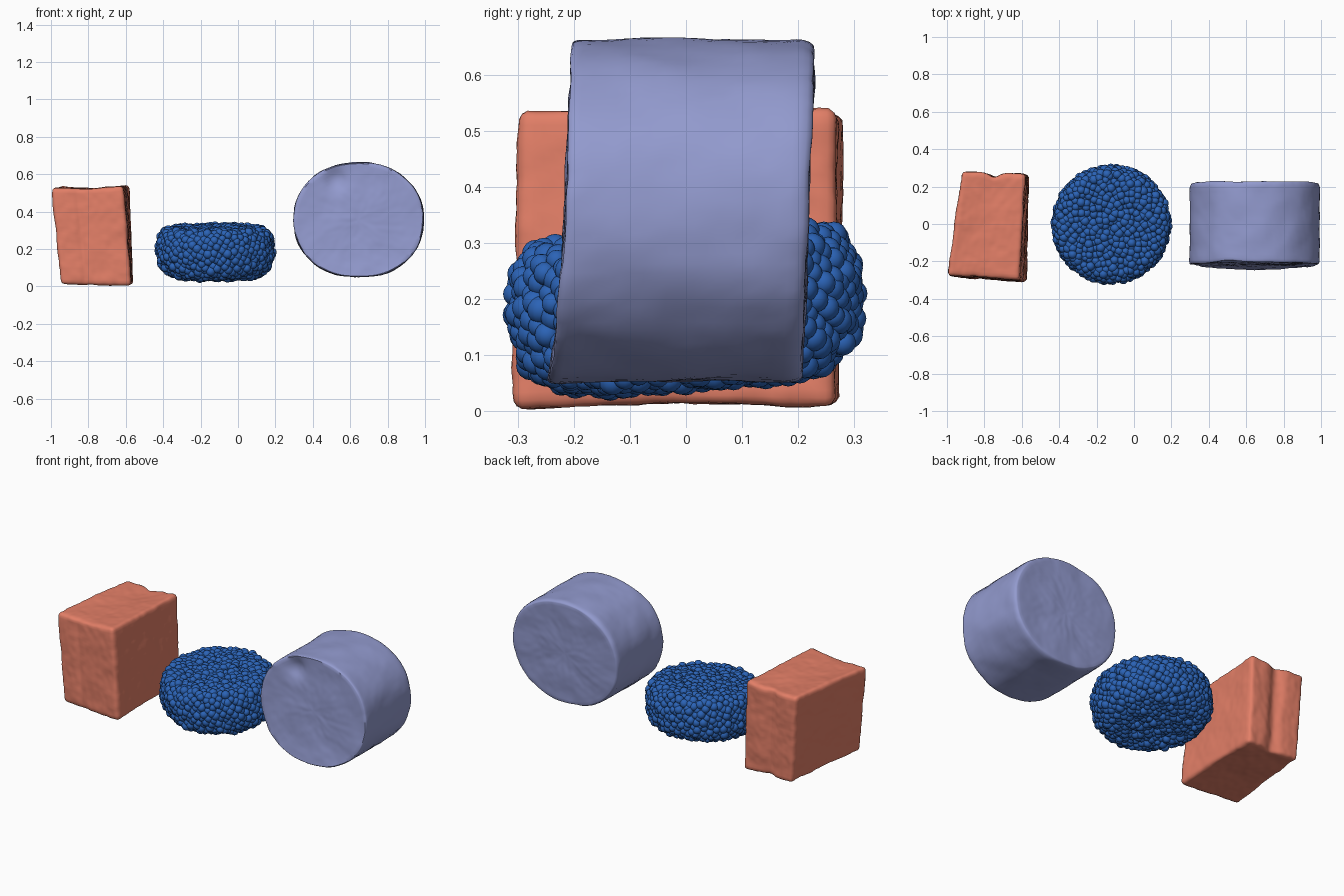
import bpy, bmesh, math, random
from mathutils import Vector, Matrix, noise

if "Cube" in bpy.data.objects:
    bpy.data.objects.remove(bpy.data.objects["Cube"])

random.seed(4)


def make_object(name, me, color):
    ob = bpy.data.objects.new(name, me)
    bpy.context.collection.objects.link(ob)
    mat = bpy.data.materials.new(name + "_color")
    mat.diffuse_color = (*color, 1)
    mat.use_nodes = True
    mat.node_tree.nodes["Principled BSDF"].inputs["Base Color"].default_value = mat.diffuse_color
    me.materials.append(mat)
    return ob


def finish(name, bm, color, angle):
    bmesh.ops.recalc_face_normals(bm, faces=bm.faces)
    me = bpy.data.meshes.new(name)
    bm.to_mesh(me)
    bm.free()
    ob = make_object(name, me, color)
    bpy.ops.object.select_all(action='DESELECT')
    ob.select_set(True)
    bpy.context.view_layer.objects.active = ob
    bpy.ops.object.shade_smooth_by_angle(angle=math.radians(angle))


def roughen(bm, fine, coarse):
    bm.normal_update()
    for v in bm.verts:
        n = v.normal.copy()
        v.co += n * (fine * noise.noise(v.co * 32) + coarse * noise.noise(v.co * 8))


def lathe(profile, sides, shape):
    # profile runs pole to pole; shape(r, h, angle) gives the point
    bm = bmesh.new()
    first = bm.verts.new(shape(0, profile[0][1], 0))
    rings = [[bm.verts.new(shape(r, h, 2 * math.pi * i / sides)) for i in range(sides)]
             for r, h in profile[1:-1]]
    last = bm.verts.new(shape(0, profile[-1][1], 0))
    for i in range(sides):
        j = (i + 1) % sides
        bm.faces.new((first, rings[0][j], rings[0][i]))
        bm.faces.new((last, rings[-1][i], rings[-1][j]))
        for a, b in zip(rings, rings[1:]):
            bm.faces.new((a[i], a[j], b[j], b[i]))
    return bm


# Leaning clay block: rounded dense box mapped onto eight skewed corners
def block():
    corners = {(0, 0, 0): (-.95, -.285, .01), (1, 0, 0): (-.572, -.31, .003),
               (0, 1, 0): (-.885, .275, .012), (1, 1, 0): (-.56, .265, .008),
               (0, 0, 1): (-1.0, -.275, .53), (1, 0, 1): (-.612, -.30, .54),
               (0, 1, 1): (-.92, .28, .535), (1, 1, 1): (-.58, .268, .54)}
    half, rad = Vector((.19, .28, .265)), .022
    bm = bmesh.new()
    bmesh.ops.create_cube(bm, size=2)
    bmesh.ops.subdivide_edges(bm, edges=bm.edges[:], cuts=35, use_grid_fill=True)
    for v in bm.verts:
        p = Vector([v.co[i] * half[i] for i in range(3)])
        q = Vector([max(-half[i] + rad, min(half[i] - rad, p[i])) for i in range(3)])
        if (p - q).length > 1e-6:
            p = q + (p - q).normalized() * rad
        s, t, u = [min(1, max(0, (p[i] / half[i] + 1) / 2)) for i in range(3)]
        out = Vector()
        for (a, b, c), co in corners.items():
            w = (s if a else 1 - s) * (t if b else 1 - t) * (u if c else 1 - u)
            out += Vector(co) * w
        # vertical channel at the back, faint one at the front
        out.y -= .022 * math.exp(-((s - .5) / .12) ** 2) * t ** 6
        out.y += .006 * math.exp(-((s - .36) / .05) ** 2) * (1 - t) ** 6
        out.z -= .012 * math.sin(math.pi * s) * u ** 4
        out.z += .008 * math.sin(math.pi * t) * (1 - u) ** 4
        v.co = out
    roughen(bm, .003, .006)
    finish("clay_block", bm, (.76, .21, .135), 40)


# Squat cylinder lying on its side, flattened below, dented at the front
def drum():
    e = .02
    prof = [(i / 18 * (1 - e), -.215) for i in range(19)]
    prof += [(1 - e + e * math.sin(a), -.215 + .02 * (1 - math.cos(a))) for a in (.5, 1.05, 1.57)]
    prof += [(1, -.195 + .38 * i / 18) for i in range(1, 18)]
    prof += [(1 - .045 * (1 - math.cos(a)), .185 + .032 * math.sin(a)) for a in (0, .4, .8, 1.2, 1.57)]
    prof += [(.955 * (1 - i / 18), .217) for i in range(1, 19)]

    def shape(r, h, a):
        k = 2 / 2.12
        c, s = math.cos(a), math.sin(a)
        x = .645 + .348 * r * math.copysign(abs(c) ** k, c)
        z = .355 + .308 * r * math.copysign(abs(s) ** k, s)
        f = (z - .355) / .3
        y = h + .012 * f - (.016 * f * f if f < 0 and h < 0 else 0)
        if h < 0:
            d = math.hypot((x - .52) / .055, (z - .575) / .06)
            y += .032 * math.exp(-d * d) * min(1, -h * 5)
        # soft flattening where it rests
        return Vector((x, y, z + .35 * max(0, .062 - z)))

    bm = lathe(prof, 112, shape)
    roughen(bm, .002, .006)
    finish("clay_drum", bm, (.29, .325, .62), 40)


# Thick disc made of packed beads around a solid core
def bead_disc():
    color = (.024, .125, .47)
    prof = [(0, -.122), (.18, -.122), (.245, -.108), (.282, -.07), (.298, -.01),
            (.298, .04), (.285, .09), (.26, .115), (.2, .12), (0, .12)]
    place = Matrix.Translation((-.122, 0, .183)) @ Matrix.Rotation(.075, 4, 'X')
    core = lathe(prof, 48, lambda r, h, a: place @ Vector((r * math.cos(a), r * math.sin(a), h)))
    finish("disc_core", core, color, 60)

    # one bead, copied as plain lists
    bead = bmesh.new()
    bmesh.ops.create_uvsphere(bead, u_segments=12, v_segments=8, radius=1)
    bead.verts.index_update()
    unit = [v.co.copy() for v in bead.verts]
    unit_faces = [[v.index for v in f.verts] for f in bead.faces]
    bead.free()

    areas = [math.pi * (a[0] + b[0]) * math.hypot(b[0] - a[0], b[1] - a[1])
             for a, b in zip(prof, prof[1:])]
    count, total = 960, sum(areas)
    verts, faces = [], []
    for i in range(count):
        left, k = (i + .5) / count * total, 0
        while k < len(areas) - 1 and left > areas[k]:
            left -= areas[k]
            k += 1
        (r0, h0), (r1, h1) = prof[k], prof[k + 1]
        f = min(1, left / areas[k])
        r = math.sqrt(max(0, r0 * r0 + f * (r1 * r1 - r0 * r0)))
        t = (r - r0) / (r1 - r0) if abs(r1 - r0) > 1e-6 else f
        a = i * 2.399963
        p = Vector((r * math.cos(a), r * math.sin(a), h0 + t * (h1 - h0)))
        p = place @ (p + Vector([random.uniform(-.007, .007) for _ in range(3)]))
        size, base = random.uniform(.019, .026), len(verts)
        verts += [p + u * size for u in unit]
        faces += [[base + n for n in face] for face in unit_faces]
    me = bpy.data.meshes.new("disc_beads")
    me.from_pydata(verts, [], faces)
    me.shade_smooth()
    make_object("disc_beads", me, color)


block()
drum()
bead_disc()
